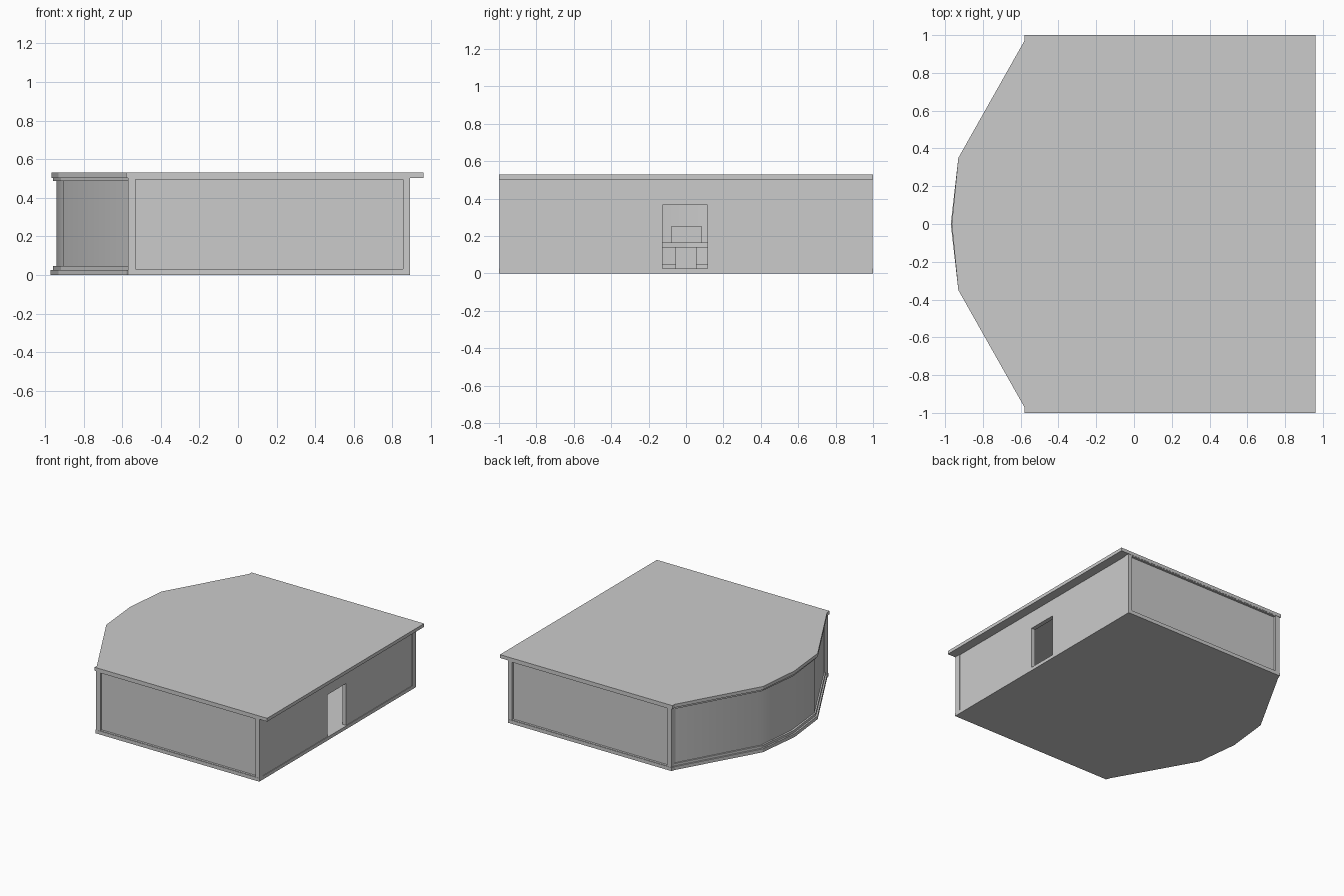
import bpy, bmesh

if "Cube" in bpy.data.objects:
    bpy.data.objects.remove(bpy.data.objects["Cube"])


def make(name, verts, faces):
    me = bpy.data.meshes.new(name)
    me.from_pydata(verts, [], faces)
    bm = bmesh.new()
    bm.from_mesh(me)
    bmesh.ops.recalc_face_normals(bm, faces=bm.faces)
    bm.to_mesh(me)
    bm.free()
    ob = bpy.data.objects.new(name, me)
    bpy.context.collection.objects.link(ob)
    return ob


def prism(name, outline, z0, z1):
    n = len(outline)
    verts = [(x, y, z) for z in (z0, z1) for x, y in outline]
    faces = [tuple(range(n)), tuple(range(n, 2 * n))]
    faces += [(i, (i + 1) % n, n + (i + 1) % n, n + i) for i in range(n)]
    return make(name, verts, faces)


def box(name, x0, x1, y0, y1, z0, z1):
    return prism(name, [(x0, y0), (x1, y0), (x1, y1), (x0, y1)], z0, z1)


def bow(inset, tip=-0.97):
    # Faceted bow line, from the back corner round to the front corner
    half = [(-0.58 + inset, 0.97), (-0.93 + inset, 0.35 - inset * 0.3)]
    return half + [(tip + inset, 0)] + [(x, -y) for x, y in reversed(half)]


def band(name, outer, inner, z0, z1, tip=-0.97):
    # Strip following the bow between two insets
    return prism(name, bow(outer, tip) + bow(inner, tip)[::-1], z0, z1)


# Roof and floor slabs
prism("roof", [(0.96, 1), (-0.58, 1)] + bow(0, -0.965) + [(-0.58, -1), (0.96, -1)], 0.503, 0.53)
prism("floor", [(0.89, 1), (-0.57, 1)] + bow(0) + [(-0.57, -1), (0.89, -1)], 0, 0.027)

# Framed side walls with recessed panels
for s, side in ((-1, "front"), (1, "back")):
    ya, yb = sorted((s * 0.998, s * 0.95))
    for tag, x0, x1, z0, z1 in (("left_post", -0.57, -0.53, 0.027, 0.503),
                                ("right_post", 0.855, 0.89, 0.027, 0.503),
                                ("top_rail", -0.53, 0.855, 0.496, 0.503),
                                ("bottom_rail", -0.53, 0.855, 0.027, 0.031)):
        box(f"{side}_{tag}", x0, x1, ya, yb, z0, z1)
    ya, yb = sorted((s * 0.98, s * 0.955))
    box(f"{side}_panel", -0.53, 0.855, ya, yb, 0.031, 0.496)

# Right wall around the doorway
box("right_wall_front", 0.85, 0.885, -0.975, -0.125, 0.027, 0.503)
box("right_wall_back", 0.85, 0.885, 0.115, 0.975, 0.027, 0.503)
box("door_lintel", 0.85, 0.885, -0.125, 0.115, 0.365, 0.503)

# Smoothly shaded window wall with upper and lower rails
window = band("bow_window", 0.025, 0.04, 0.027, 0.503, -0.965)
bpy.context.view_layer.objects.active = window
window.select_set(True)
bpy.ops.object.shade_smooth_by_angle(angle=1.0)
for name, z0, z1 in (("lower_window_rail", 0.027, 0.047), ("upper_window_rail", 0.487, 0.503)):
    band(name, 0.013, 0.055, z0, z1)

# Console along the window, seen through the doorway
band("console_top", 0.04, 0.25, 0.14, 0.165)
box("console_pedestal", -0.85, -0.74, -0.055, 0.055, 0.027, 0.14)
box("console_screen", -0.84, -0.81, -0.08, 0.085, 0.165, 0.25)
